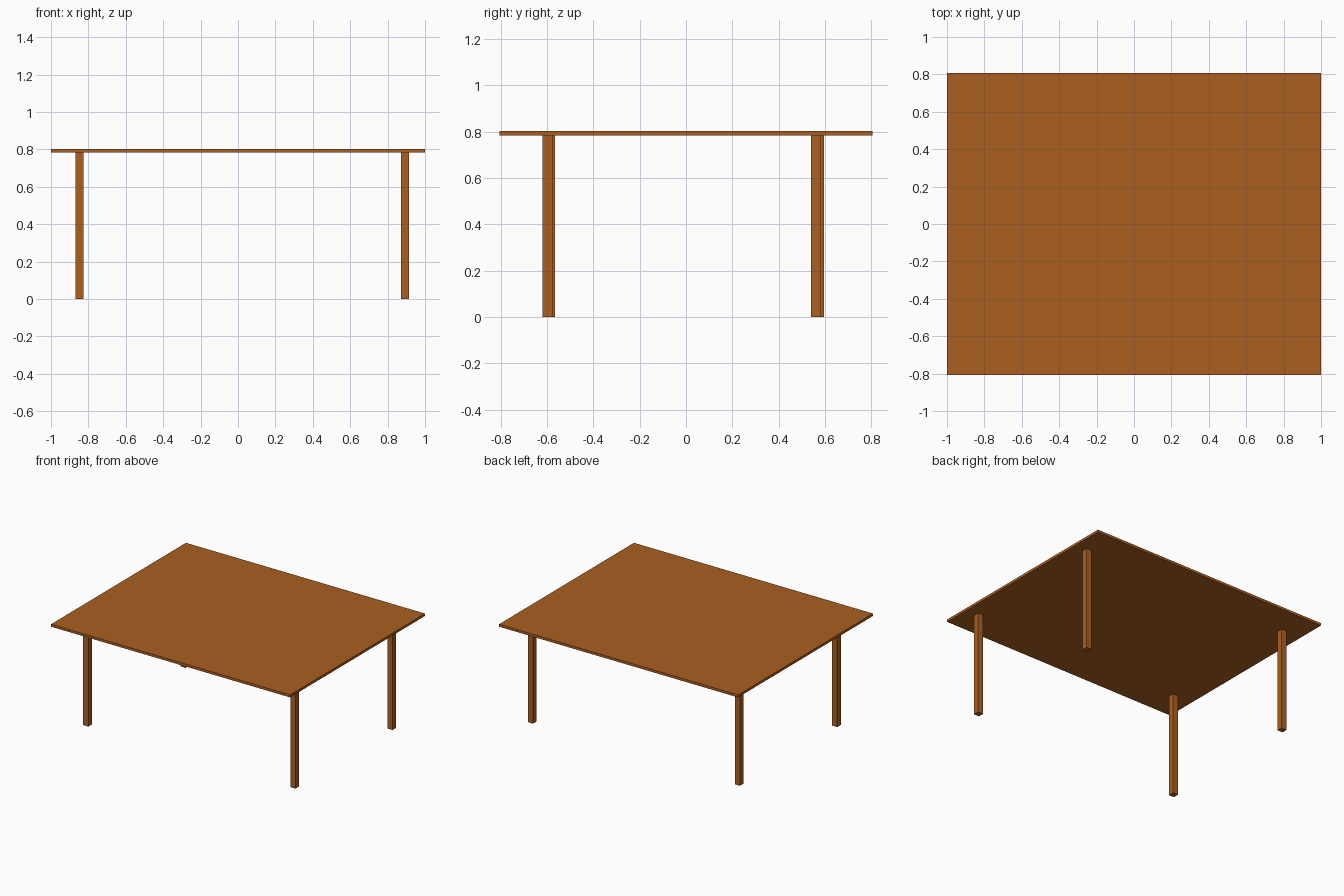
import bpy

if "Cube" in bpy.data.objects:
    bpy.data.objects.remove(bpy.data.objects["Cube"])

# Single wood colour
wood = bpy.data.materials.new("brown wood")
wood.diffuse_color = (0.41, 0.115, 0.0145, 1.0)
wood.use_nodes = True
wood.node_tree.nodes["Principled BSDF"].inputs["Base Color"].default_value = wood.diffuse_color


def box(name, centre, size):
    """Axis-aligned box with its scale applied to the mesh."""
    bpy.ops.mesh.primitive_cube_add(size=1)
    obj = bpy.context.object
    obj.name = name
    for v in obj.data.vertices:
        v.co = [v.co[i] * size[i] for i in range(3)]
    obj.location = centre
    obj.data.materials.append(wood)
    return obj


TOP, UNDERSIDE = 0.803, 0.784
LEG = 0.043

# Thin table top
box("table_top", (0, 0, (TOP + UNDERSIDE) / 2), (2.0, 1.612, TOP - UNDERSIDE))

# Four square legs; the left pair sits slightly further back than the right pair
legs = {
    "front_left_leg": (-0.847, -0.588),
    "front_right_leg": (0.893, -0.598),
    "back_left_leg": (-0.847, 0.574),
    "back_right_leg": (0.893, 0.562),
}
for name, (x, y) in legs.items():
    box(name, (x, y, UNDERSIDE / 2), (LEG, LEG, UNDERSIDE))
